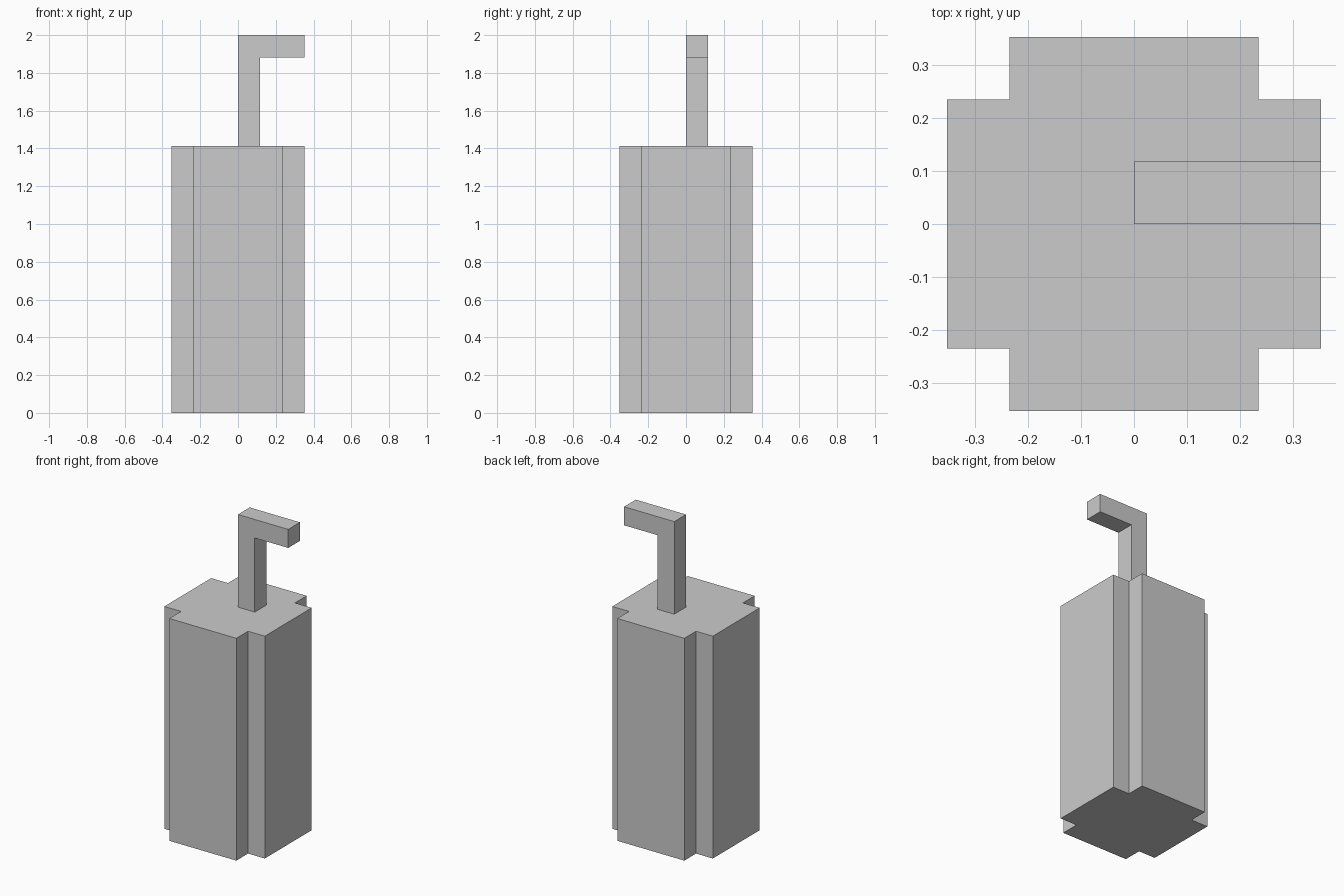
import bpy, bmesh
from mathutils import Vector

if "Cube" in bpy.data.objects:
    bpy.data.objects.remove(bpy.data.objects["Cube"])

U = 2 / 17  # the model sits on a grid of 17 cells in height


def extruded(name, profile, direction):
    """Closed prism from a profile (in grid cells) swept along a direction."""
    bm = bmesh.new()
    face = bm.faces.new([bm.verts.new(Vector(p) * U) for p in profile])
    new = bmesh.ops.extrude_face_region(bm, geom=[face], use_keep_orig=True)
    verts = [g for g in new["geom"] if isinstance(g, bmesh.types.BMVert)]
    bmesh.ops.translate(bm, verts=verts, vec=Vector(direction) * U)
    bmesh.ops.recalc_face_normals(bm, faces=bm.faces)
    mesh = bpy.data.meshes.new(name)
    bm.to_mesh(mesh)
    bm.free()
    obj = bpy.data.objects.new(name, mesh)
    bpy.context.collection.objects.link(obj)
    return obj


# Can body: square with one-cell notches, one corner turned four times
corner = [(3, -2), (3, 2), (2, 2)]
outline = []
for _ in range(4):
    outline += [(x, y, 0) for x, y in corner]
    corner = [(-y, x) for x, y in corner]
extruded("can_body", outline, (0, 0, 12))

# Bent straw: upright with an arm pointing to +x
straw = [(0, 12), (1, 12), (1, 16), (3, 16), (3, 17), (0, 17)]
extruded("bent_straw", [(x, 0, z) for x, z in straw], (0, 1, 0))
